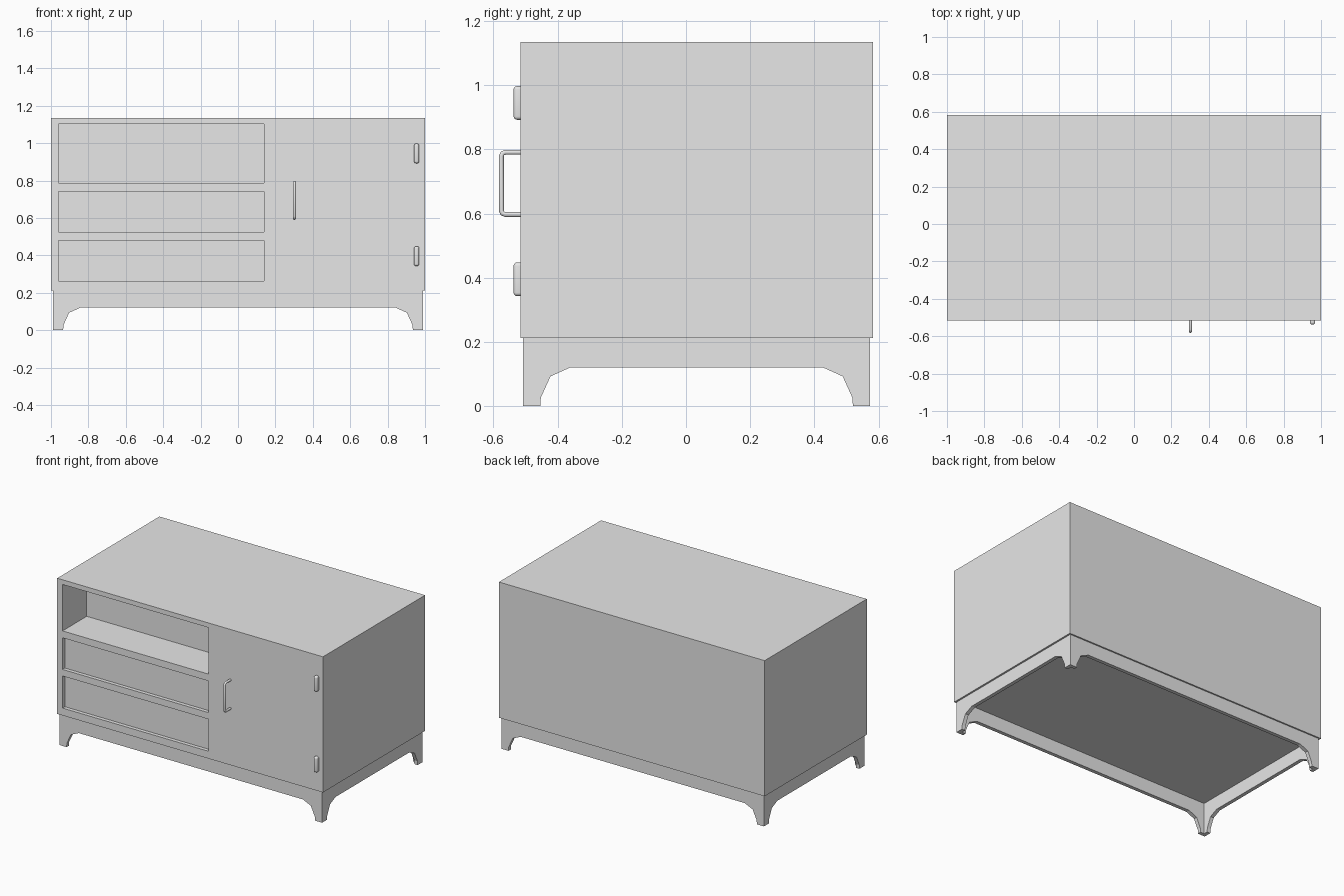
import bpy, bmesh
from mathutils import Vector

cube = bpy.data.objects.get("Cube")
if cube:
    bpy.data.objects.remove(cube, do_unlink=True)

GREY = (0.8, 0.8, 0.8, 1.0)
grey = bpy.data.materials.new("plain grey")
grey.use_nodes = True
grey.diffuse_color = GREY
grey.node_tree.nodes["Principled BSDF"].inputs["Base Color"].default_value = GREY

FRONT, BACK = -0.515, 0.583
BOTTOM, TOP = 0.212, 1.135


def add_object(name, bm):
    bmesh.ops.recalc_face_normals(bm, faces=bm.faces[:])
    mesh = bpy.data.meshes.new(name)
    bm.to_mesh(mesh)
    bm.free()
    mesh.materials.append(grey)
    obj = bpy.data.objects.new(name, mesh)
    bpy.context.collection.objects.link(obj)
    return obj


def box_mesh(low, high):
    bm = bmesh.new()
    bmesh.ops.create_cube(bm, size=1)
    low, high = Vector(low), Vector(high)
    for v in bm.verts:
        v.co = (low + high) / 2 + v.co * (high - low)
    return bm


def smooth(obj):
    bpy.ops.object.select_all(action='DESELECT')
    obj.select_set(True)
    bpy.context.view_layer.objects.active = obj
    bpy.ops.object.shade_smooth_by_angle()


# Cabinet body: split the front into cells, then push the compartments inward
bm = box_mesh((-1, FRONT, BOTTOM), (1, BACK, TOP))


def front_faces():
    return [f for f in bm.faces if f.calc_center_median().y < FRONT + 0.001]


def split_front(co, normal):
    faces = front_faces()
    geom = faces + list({e for f in faces for e in f.edges}) + list({v for f in faces for v in f.verts})
    bmesh.ops.bisect_plane(bm, geom=geom, plane_co=co, plane_no=normal)


for x in (-0.96, 0.14):
    split_front((x, 0, 0), (1, 0, 0))
for z in (0.262, 0.48, 0.525, 0.74, 0.787, 1.103):
    split_front((0, 0, z), (0, 0, 1))

# Open top shelf is deep, the two drawer panels are slightly recessed
for low, high, depth in ((0.262, 0.48, 0.025), (0.525, 0.74, 0.025), (0.787, 1.103, 0.26)):
    for face in front_faces():
        c = face.calc_center_median()
        if -0.96 < c.x < 0.14 and low < c.z < high:
            new = bmesh.ops.extrude_face_region(bm, geom=[face])["geom"]
            verts = [g for g in new if isinstance(g, bmesh.types.BMVert)]
            bmesh.ops.translate(bm, verts=verts, vec=(0, depth, 0))
            if face.is_valid:
                bmesh.ops.delete(bm, geom=[face], context='FACES_ONLY')
            break
add_object("cabinet_body", bm)

# Hollow base: four thin skirts with shaped feet
X, Y0, Y1, THICK = 0.988, -0.507, 0.573, 0.025


def skirt(name, start, end, foot_start, foot_end, point, shift):
    """Extrude an arched panel; feet are measured from foot_start and foot_end."""
    arch = [(0.053, 0), (0.055, 0.027), (0.085, 0.093), (0.145, 0.12)]
    outline = [(start, BOTTOM), (start, 0)]
    outline += [(foot_start + d, z) for d, z in arch]
    outline += [(foot_end - d, z) for d, z in reversed(arch)]
    outline += [(end, 0), (end, BOTTOM)]
    sk = bmesh.new()
    face = sk.faces.new([sk.verts.new(point(a, z)) for a, z in outline])
    new = bmesh.ops.extrude_face_region(sk, geom=[face])["geom"]
    bmesh.ops.translate(sk, verts=[g for g in new if isinstance(g, bmesh.types.BMVert)], vec=shift)
    add_object(name, sk)


for name, y, t in (("front_skirt", Y0, THICK), ("back_skirt", Y1, -THICK)):
    skirt(name, -X, X, -X, X, lambda a, z: (a, y, z), (0, t, 0))
for name, s in (("left_skirt", 1), ("right_skirt", -1)):
    skirt(name, Y0 + THICK, Y1 - THICK, Y0, Y1, lambda a, z: (s * X, a, z), (-s * THICK, 0, 0))

# Door hinges: rounded upright blocks
for name, z in (("lower_hinge", 0.343), ("upper_hinge", 0.892)):
    hinge = box_mesh((0.941, FRONT - 0.022, z), (0.969, FRONT + 0.012, z + 0.105))
    bmesh.ops.bevel(hinge, geom=hinge.edges[:], offset=0.011, segments=4, profile=0.5, affect='EDGES')
    smooth(add_object(name, hinge))

# Door handle: bent round bar
curve = bpy.data.curves.new("door_handle", 'CURVE')
curve.dimensions = '3D'
curve.bevel_depth = 0.008
curve.bevel_resolution = 3
spline = curve.splines.new('POLY')
out, low, high, r = FRONT - 0.06, 0.597, 0.791, 0.012
path = [(FRONT + 0.005, low), (out + r, low), (out + r * 0.3, low + r * 0.3), (out, low + r),
        (out, high - r), (out + r * 0.3, high - r * 0.3), (out + r, high), (FRONT + 0.005, high)]
spline.points.add(len(path) - 1)
for p, (y, z) in zip(spline.points, path):
    p.co = (0.302, y, z, 1)
curve.materials.append(grey)
bpy.context.collection.objects.link(bpy.data.objects.new("door_handle", curve))
